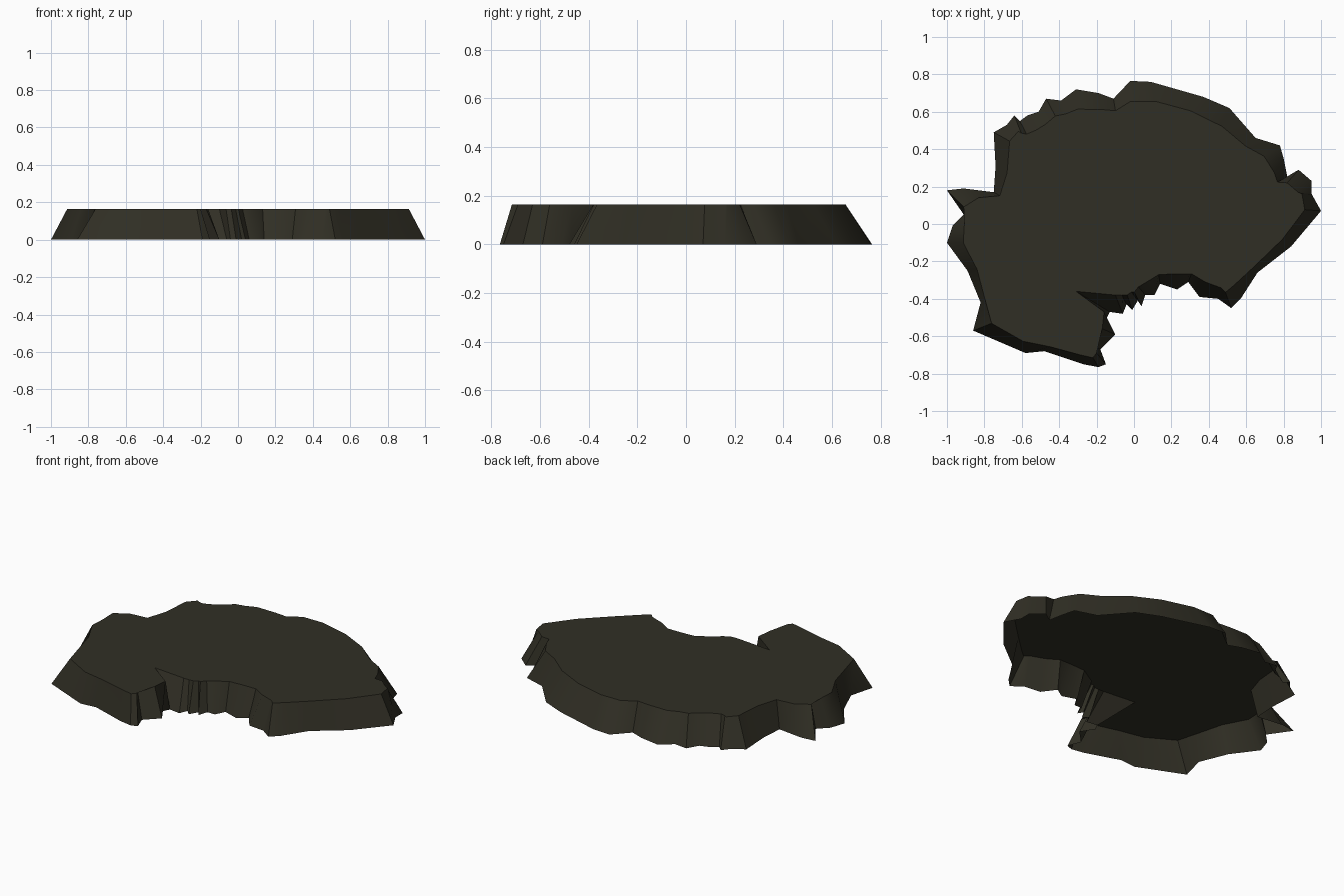
import bpy, bmesh
from mathutils import Vector

if "Cube" in bpy.data.objects:
    bpy.data.objects.remove(bpy.data.objects["Cube"])

HEIGHT = 0.165

# Ragged foot outline of the slab, clockwise seen from above
FOOT = [Vector(p) for p in (
    (-.02, .765), (.09, .76), (.37, .68), (.51, .62), (.65, .46), (.78, .42),
    (.80, .35), (.82, .25), (.88, .29), (.95, .23), (.95, .16), (1, .07),
    (.84, -.12), (.66, -.26), (.57, -.40), (.52, -.45), (.45, -.40), (.35, -.39),
    (.29, -.31), (.23, -.35), (.14, -.32), (.11, -.38), (.06, -.38), (.04, -.44),
    (.02, -.41), (-.01, -.46), (-.04, -.43), (-.06, -.48), (-.13, -.47),
    (-.15, -.51), (-.10, -.59), (-.18, -.67), (-.15, -.75), (-.19, -.765),
    (-.27, -.75), (-.48, -.68), (-.58, -.69), (-.86, -.57), (-.82, -.42),
    (-.89, -.25), (-1, -.10), (-.97, -.01), (-.91, .05), (-1, .18), (-.91, .19),
    (-.75, .17), (-.74, .31), (-.75, .49), (-.68, .53), (-.64, .58), (-.61, .55),
    (-.57, .58), (-.51, .60), (-.47, .67), (-.39, .66), (-.31, .72), (-.19, .70),
    (-.11, .67))]
N = len(FOOT)

# Rim points around the front notch, keyed by outline index
NOTCH = {27: (-.10, -.38), 28: (-.31, -.36), 29: (-.16, -.47), 30: (-.17, -.56),
         31: (-.24, -.63), 32: (-.20, -.69), 33: (-.22, -.715)}


def rim_point(i):
    """Top edge: the foot outline, slightly smoothed and pulled inwards."""
    if i in NOTCH:
        return Vector(NOTCH[i])
    p, a, b = FOOT[i], FOOT[i - 1], FOOT[(i + 1) % N]
    t = (FOOT[(i + 2) % N] - FOOT[i - 2]).normalized()
    inward = Vector((t.y, -t.x))
    inset = 0.065 - 0.025 * inward.y
    if -.1 < p.x < .6 and p.y < 0:
        inset = 0.07
    return p * 0.6 + (a + b) * 0.2 + inward * inset


# Rock slab: sloping walls and flat top, open underneath
bm = bmesh.new()
foot = [bm.verts.new((p.x, p.y, 0)) for p in FOOT]
rim = [bm.verts.new((*rim_point(i), HEIGHT)) for i in range(N)]
for i in range(N):
    j = (i + 1) % N
    bm.faces.new((foot[j], foot[i], rim[i], rim[j]))
top = bm.faces.new(rim[::-1])
bmesh.ops.triangulate(bm, faces=[top])
mesh = bpy.data.meshes.new("rock_slab")
bm.to_mesh(mesh)
bm.free()

slab = bpy.data.objects.new("rock_slab", mesh)
bpy.context.collection.objects.link(slab)
mat = bpy.data.materials.new("dark olive rock")
mat.diffuse_color = (0.030, 0.028, 0.018, 1)
mat.use_nodes = True
mat.node_tree.nodes["Principled BSDF"].inputs["Base Color"].default_value = mat.diffuse_color
mesh.materials.append(mat)

bpy.context.view_layer.objects.active = slab
slab.select_set(True)
bpy.ops.object.shade_smooth_by_angle(angle=0.7)
